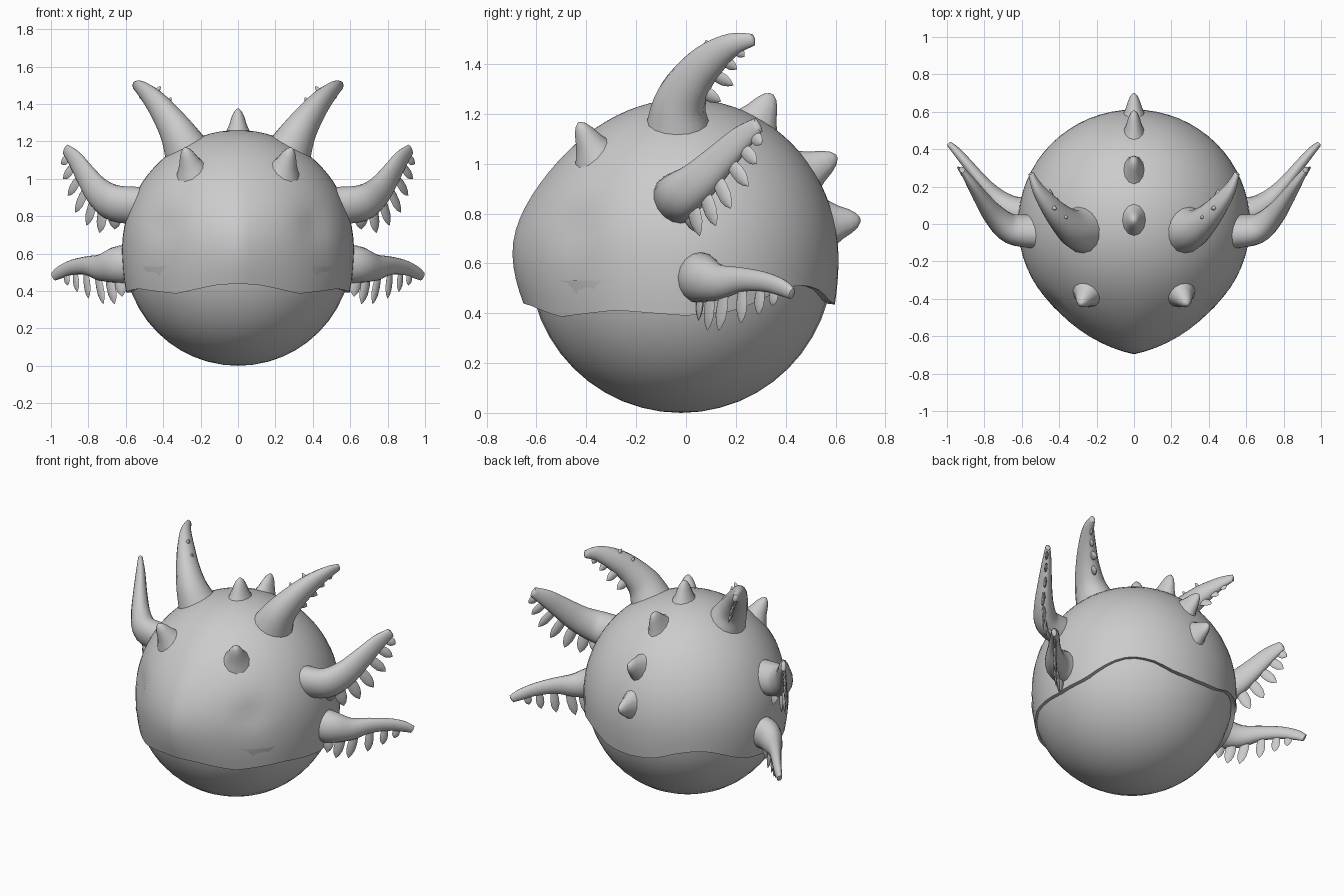
import bpy, bmesh, math
from mathutils import Vector as V

if "Cube" in bpy.data.objects:
    bpy.data.objects.remove(bpy.data.objects["Cube"])


def finish(name, bm, mirror=False, angle=50):
    bmesh.ops.recalc_face_normals(bm, faces=bm.faces)
    me = bpy.data.meshes.new(name)
    bm.to_mesh(me)
    bm.free()
    ob = bpy.data.objects.new(name, me)
    bpy.context.collection.objects.link(ob)
    bpy.ops.object.select_all(action='DESELECT')
    bpy.context.view_layer.objects.active = ob
    ob.select_set(True)
    bpy.ops.object.shade_smooth_by_angle(angle=math.radians(angle))
    if mirror:
        ob.modifiers.new("mirror", 'MIRROR')
    return ob


def lerp_table(table, x):
    for (a, p), (b, q) in zip(table, table[1:]):
        if x <= b:
            return p + (q - p) * max(0, x - a) / (b - a)
    return table[-1][1]


def curve_at(vals, t):
    # Catmull-Rom through a list, t from 0 to 1
    n = len(vals) - 1
    i = min(int(t * n), n - 1)
    f = t * n - i
    a, b, c, d = vals[max(i - 1, 0)], vals[i], vals[i + 1], vals[min(i + 2, n)]
    return (b * 2 + (c - a) * f + (a * 2 - b * 5 + c * 4 - d) * f * f
            + (b * 3 - a - c * 3 + d) * f ** 3) * 0.5


def tube(bm, pts, radii, wide, flat=1.0, segs=12):
    # swept ellipse; wide is the direction of the long axis
    rings = []
    n = len(pts)
    for i, p in enumerate(pts):
        t = (pts[min(i + 1, n - 1)] - pts[max(i - 1, 0)]).normalized()
        u = (wide - t * wide.dot(t)).normalized()
        v = t.cross(u)
        f = flat(i / (n - 1)) if callable(flat) else flat
        rings.append([bm.verts.new(p + u * radii[i] * math.cos(k * math.tau / segs)
                                   + v * radii[i] * f * math.sin(k * math.tau / segs))
                      for k in range(segs)])
    for a, b in zip(rings, rings[1:]):
        for k in range(segs):
            j = (k + 1) % segs
            bm.faces.new((a[k], a[j], b[j], b[k]))
    bm.faces.new(rings[0])
    bm.faces.new(rings[-1])


def spike(bm, base, tip, r, wide, flat=1.0):
    base, tip = V(base), V(tip)
    prof = [(-.3, 1.5), (0, 1.15), (.3, .85), (.65, .6), (.88, .36), (1, .1)]
    tube(bm, [base.lerp(tip, t) for t, _ in prof], [r * k for _, k in prof], V(wide), flat)


# lower ball
bm = bmesh.new()
bmesh.ops.create_uvsphere(bm, u_segments=40, v_segments=24, radius=.61)
bmesh.ops.translate(bm, verts=bm.verts, vec=(0, -.02, .61))
bmesh.ops.delete(bm, geom=[v for v in bm.verts if v.co.z > .6], context='VERTS')
finish("belly", bm)

# upper shell with wavy rim, pointed snout and shallow eye dents
RIM = [(0, .44), (12, .43), (33, .385), (62, .412), (90, .39), (110, .41),
       (128, .49), (138, .515), (150, .5), (165, .445), (180, .435)]


def shell_point(az, e):
    c = math.cos(e if e > 0 else e * .75)
    x, y, z = .62 * c * math.sin(az), -.612 * c * math.cos(az), .62 + .64 * math.sin(e)
    if y < 0:
        y -= .085 * max(0, 1 - abs(x) / .45) ** 1.1 * math.exp(-((z - .66) / .33) ** 2)
    p = V((x, y, z))
    d = (V((abs(x), y, z)) - V((.41, -.46, .75))).length
    return p - (p - V((0, 0, .62))) * .03 * math.exp(-(d / .09) ** 2)


bm = bmesh.new()
A, R = 64, 24
rows = []
for k in range(-1, R):
    row = []
    for i in range(A):
        az = math.tau * i / A
        a = math.degrees(az)
        e0 = math.asin((lerp_table(RIM, min(a, 360 - a)) - .62) / .64)
        p = shell_point(az, e0 + (math.pi / 2 - e0) * max(k, 0) / R)
        if k < 0:
            p = V((p.x * .92, p.y * .92, p.z + .005))
        row.append(bm.verts.new(p))
    rows.append(row)
for a, b in zip(rows, rows[1:]):
    for i in range(A):
        j = (i + 1) % A
        bm.faces.new((a[i], a[j], b[j], b[i]))
top = bm.verts.new((0, 0, 1.26))
for i in range(A):
    bm.faces.new((rows[-1][i], rows[-1][(i + 1) % A], top))
finish("shell", bm)

# row of spines down the back
bm = bmesh.new()
spike(bm, (0, .02, 1.25), (0, .02, 1.375), .075, (0, 1, 0), .75)
spike(bm, (0, .285, 1.17), (0, .345, 1.28), .08, (0, 1, -.5), .65)
spike(bm, (0, .49, .97), (0, .605, 1.03), .08, (0, .5, -1), .65)
spike(bm, (0, .585, .76), (0, .70, .775), .08, (0, 0, 1), .65)
finish("back_spines", bm)

# brow spikes
bm = bmesh.new()
spike(bm, (.25, -.375, 1.06), (.285, -.43, 1.165), .065, (1, 0, 0))
finish("brow_spikes", bm, True)


# arms: tapered tube plus a comb of petal-shaped frills
def arm(name, path, radii, tips, t0, t1, pw, flat):
    path, tips = [V(p) for p in path], [V(p) for p in tips]
    wide = sum(tips, V()) / len(tips) - curve_at(path, (t0 + t1) / 2)
    bm = bmesh.new()
    N = 20
    pts = [curve_at(path, i / N) for i in range(N + 1)]
    rad = [curve_at(radii, i / N) for i in range(N + 1)]
    end = pts[-1] - pts[-2]
    pts.append(pts[-1] + end * .35)
    rad.append(rad[-1] * .4)
    tube(bm, pts, rad, wide, flat, 16)
    finish(name, bm, True)
    bm = bmesh.new()
    for i, tip in enumerate(tips):
        t = t0 + (t1 - t0) * i / (len(tips) - 1)
        b = curve_at(path, t)
        tang = curve_at(path, min(t + .05, 1)) - curve_at(path, t - .05)
        w = pw * (1 - .35 * i / len(tips))
        tube(bm, [b.lerp(tip, s) for s in (.15, .5, .72, .88, 1)],
             [w * k for k in (.7, 1, .95, .6, .05)], tang, .35, 8)
    finish(name + "_frill", bm, True)


arm("horn",
    [(.26, -.03, 1.12), (.32, -.025, 1.24), (.39, .03, 1.345), (.455, .105, 1.425),
     (.515, .19, 1.48), (.55, .27, 1.497)],
    [.14, .108, .085, .068, .046, .024],
    [(.41, .14, 1.25), (.45, .19, 1.315), (.49, .205, 1.38), (.525, .235, 1.43)],
    .35, .78, .03, lambda t: .95 - .35 * t)

arm("upper_fin",
    [(.53, -.04, .855), (.66, -.025, .87), (.745, .045, .925), (.81, .13, 1.01),
     (.87, .22, 1.1), (.92, .29, 1.155)],
    [.105, .1, .086, .07, .053, .032],
    [(.66, .03, .73), (.74, .055, .71), (.81, .12, .75), (.87, .18, .82),
     (.91, .25, .91), (.935, .285, 1.0), (.945, .305, 1.08)],
    .2, .88, .038, lambda t: .85 - .4 * t)

arm("lower_fin",
    [(.53, .05, .545), (.64, .065, .54), (.73, .13, .525), (.81, .22, .535),
     (.89, .32, .525), (.95, .39, .5), (.985, .425, .478)],
    [.105, .1, .073, .05, .04, .034, .024],
    [(.62, .05, .37), (.66, .085, .33), (.72, .13, .33), (.80, .22, .36),
     (.86, .29, .395), (.91, .345, .43)],
    .16, .75, .033, lambda t: .9 - .3 * t)

# small studs along the horn crest
bm = bmesh.new()
for p in [(.305, -.015, 1.36), (.357, .033, 1.435), (.415, .08, 1.495)]:
    p = V(p)
    spike(bm, p + V((.025, .01, -.04)), p, .017, (0, 1, 0))
finish("horn_studs", bm, True)
